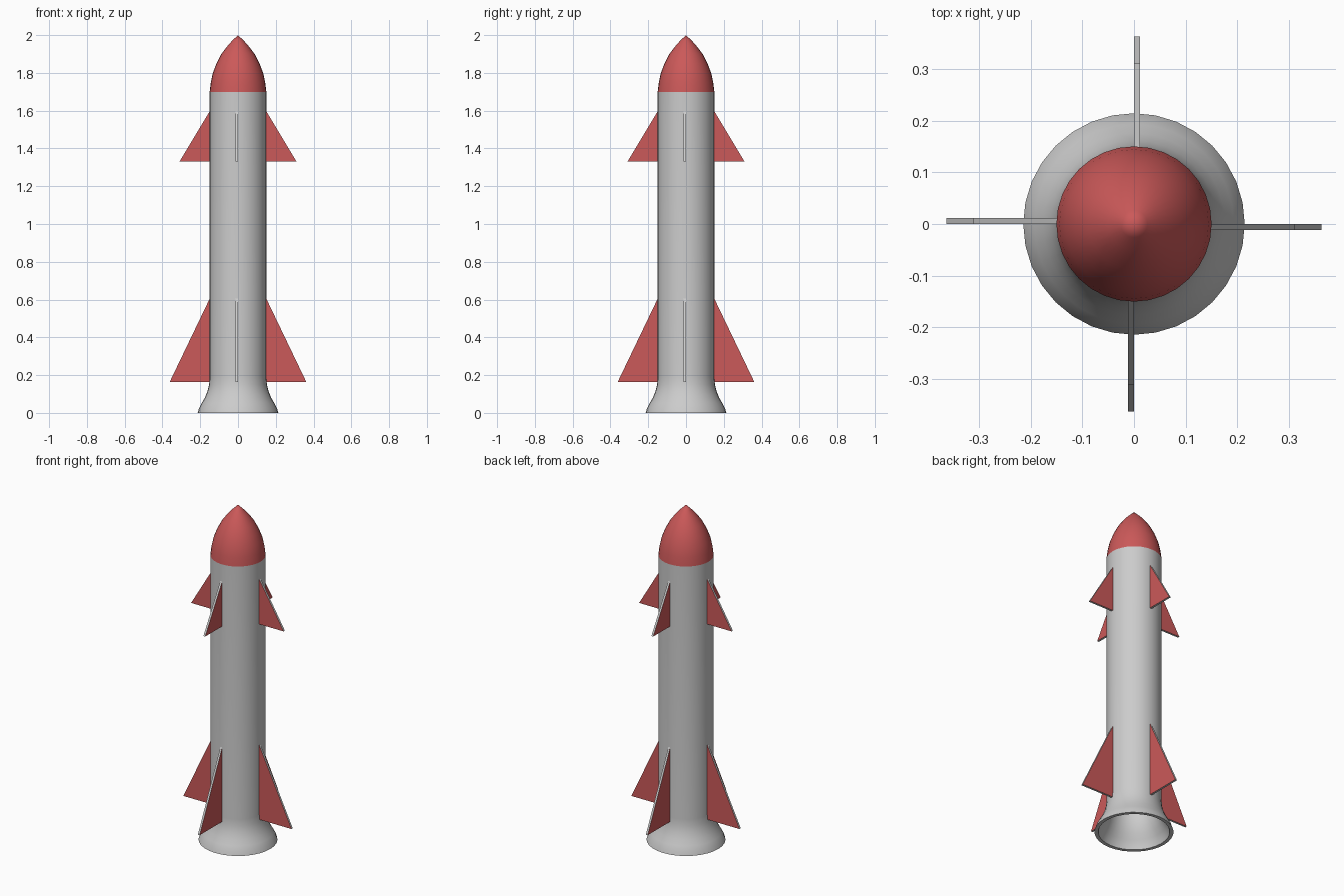
import bpy, bmesh, math
from mathutils import Matrix

if "Cube" in bpy.data.objects:
    bpy.data.objects.remove(bpy.data.objects["Cube"])

SIDES = 32
WALL = 0.02


def material(name, color):
    m = bpy.data.materials.new(name)
    m.diffuse_color = color
    m.use_nodes = True
    m.node_tree.nodes["Principled BSDF"].inputs["Base Color"].default_value = m.diffuse_color
    return m


red = material("red_paint", (0.6, 0.1, 0.1, 1))
grey = material("grey_metal", (0.55, 0.55, 0.55, 1))


def make_object(name, bm, mats):
    mesh = bpy.data.meshes.new(name)
    bm.to_mesh(mesh)
    bm.free()
    for m in mats:
        mesh.materials.append(m)
    ob = bpy.data.objects.new(name, mesh)
    bpy.context.collection.objects.link(ob)
    return ob


def lathe(name, profile, mats):
    """Revolve (radius, z) points around the z axis, smooth shaded."""
    bm = bmesh.new()
    vs = [bm.verts.new((r, 0, z)) for r, z in profile]
    edges = [bm.edges.new(p) for p in zip(vs, vs[1:])]
    bmesh.ops.spin(bm, geom=vs + edges, cent=(0, 0, 0), axis=(0, 0, 1),
                   angle=math.tau, steps=SIDES)
    bmesh.ops.remove_doubles(bm, verts=bm.verts, dist=1e-5)
    bmesh.ops.recalc_face_normals(bm, faces=bm.faces)
    ob = make_object(name, bm, mats)
    bpy.ops.object.select_all(action='DESELECT')
    ob.select_set(True)
    bpy.context.view_layer.objects.active = ob
    bpy.ops.object.shade_smooth_by_angle(angle=math.radians(40))
    return ob


def shell(outer):
    """Outer profile followed by the same profile moved inward."""
    return outer + [(r - WALL, z) for r, z in reversed(outer)]


def fin(name, root_top, root_bottom, reach, angle):
    """Triangular fin with red sides and grey edges."""
    bm = bmesh.new()
    pts = [(0.145, root_top), (0.145, root_bottom), (reach, root_bottom)]
    side = bm.faces.new([bm.verts.new((x, 0, z)) for x, z in pts])
    ext = bmesh.ops.extrude_face_region(bm, geom=[side], use_keep_orig=True)
    moved = [g for g in ext["geom"] if isinstance(g, bmesh.types.BMVert)]
    bmesh.ops.translate(bm, verts=moved, vec=(0, -0.012, 0))
    bmesh.ops.recalc_face_normals(bm, faces=bm.faces)
    for f in bm.faces:
        f.material_index = 0 if abs(f.normal.y) > 0.9 else 1
    bm.transform(Matrix.Rotation(angle, 4, 'Z'))
    make_object(name, bm, [red, grey])


# Hollow body tube with flared skirt
lathe("body", shell([(0.15, 1.7), (0.15, 0.19), (0.153, 0.15), (0.162, 0.115),
                     (0.176, 0.08), (0.193, 0.05), (0.206, 0.025), (0.214, 0.0)]), [])

# Pointed nose cone, hollow like the body
nose = [(0.15, 1.7), (0.144, 1.75), (0.133, 1.8), (0.114, 1.85),
        (0.088, 1.9), (0.05, 1.95), (0.026, 1.975), (0, 2.0)]
inner = [(r * 0.867, 1.7 + (z - 1.7) * 0.9) for r, z in reversed(nose)]
lathe("nose_cone", nose, [red])
lathe("nose_lining", inner, [])

# Four upper and four lower fins
for i, place in enumerate(("right", "back", "left", "front")):
    turn = i * math.pi / 2
    fin("upper_fin_" + place, 1.605, 1.33, 0.31, turn)
    fin("lower_fin_" + place, 0.615, 0.163, 0.362, turn)
